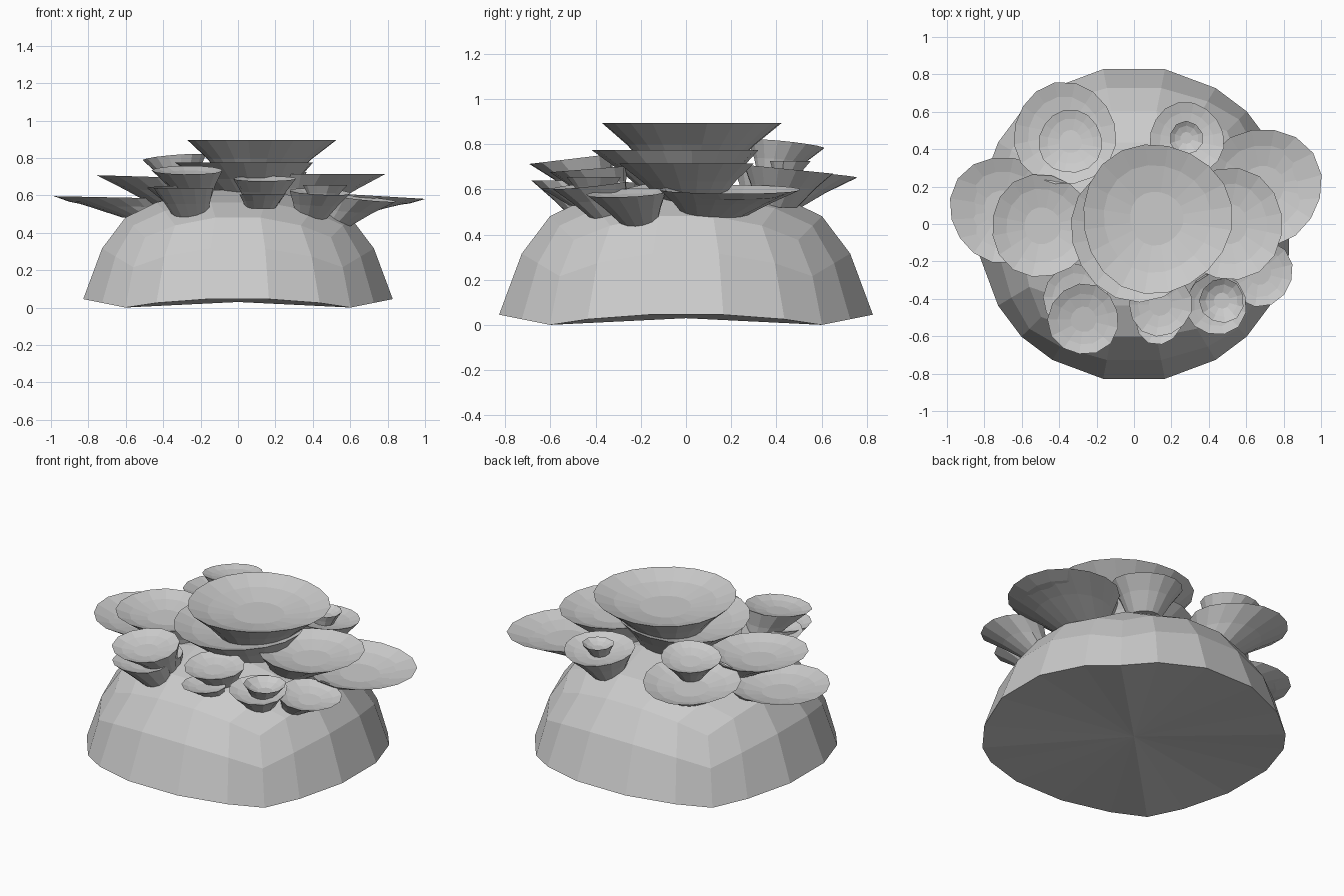
import bpy, bmesh, math
from mathutils import Vector

if "Cube" in bpy.data.objects:
    bpy.data.objects.remove(bpy.data.objects["Cube"])


def finish(bm, name):
    bmesh.ops.recalc_face_normals(bm, faces=bm.faces)
    me = bpy.data.meshes.new(name)
    bm.to_mesh(me)
    bm.free()
    ob = bpy.data.objects.new(name, me)
    bpy.context.collection.objects.link(ob)
    return ob


# Rock: upper half of a cube-sphere with a flattened crown and a fanned underside
def rock():
    bm = bmesh.new()
    steps = [-1, -.6, -.2, .2, .6, 1]

    def project(x, y, z):
        p = Vector((x, y, z)).normalized() * 0.86
        h = p.z - 0.12
        if h > 0.48:
            h = 0.48 + (h - 0.48) * 0.65
        return bm.verts.new((p.x, p.y, h))

    grid = {(i, j): project(steps[i], steps[j], 1) for i in range(6) for j in range(6)}
    for i in range(5):
        for j in range(5):
            bm.faces.new([grid[i, j], grid[i + 1, j], grid[i + 1, j + 1], grid[i, j + 1]])
    loop = ([(i, 0) for i in range(5)] + [(5, j) for j in range(5)]
            + [(5 - i, 5) for i in range(5)] + [(0, 5 - j) for j in range(5)])
    upper = [grid[k] for k in loop]
    for z in (0.6, 0.2):
        lower = [project(steps[i], steps[j], z) for i, j in loop]
        for k in range(20):
            n = (k + 1) % 20
            bm.faces.new([upper[k], lower[k], lower[n], upper[n]])
        upper = lower
    mid = bm.verts.new((0, 0, 0.03))
    for k in range(20):
        bm.faces.new([upper[k], upper[(k + 1) % 20], mid])
    return finish(bm, "rock")


# Coral plate: tapered foot flaring to a wide rim with a shallow dished top
def coral(name, rim, r, foot, foot_r, slope=(0, 0), dish=0.16, sides=16):
    bm = bmesh.new()
    rim, foot = Vector(rim), Vector(foot)

    def ring(c, rad, drop=0, tilt=1):
        out = []
        for k in range(sides):
            a = 2 * math.pi * (k + 0.5) / sides
            w = rad * (1 + 0.025 * math.sin(3 * a + c.x * 9))
            x, y = w * math.cos(a), w * math.sin(a)
            out.append(bm.verts.new((c.x + x, c.y + y,
                       c.z - drop + tilt * (slope[0] * x + slope[1] * y))))
        return out

    rings = [ring(foot, foot_r, 0, 0.3),
             ring(foot.lerp(rim, 0.55), foot_r + (r - foot_r) * 0.5, 0, 0.7),
             ring(rim, r),
             ring(rim, r * 0.72, dish * r * 0.6),
             ring(rim, r * 0.36, dish * r)]
    for a, b in zip(rings, rings[1:]):
        for k in range(sides):
            n = (k + 1) % sides
            bm.faces.new([a[k], a[n], b[n], b[k]])
    bm.faces.new(rings[0])
    bm.faces.new(rings[-1])
    return finish(bm, name)


rock()

# Central stack
coral("crown_plate", (.12, .03, .895), .40, (.10, .02, .68), .17, sides=20)
coral("under_crown_plate", (.03, -.04, .775), .37, (.08, .0, .58), .17, sides=18)

# Side plates
coral("right_plate", (.50, .00, .715), .30, (.36, .02, .54), .12)
coral("far_right_plate", (.69, .20, .60), .315, (.45, .12, .47), .12, (-.06, 0))
coral("left_plate", (-.49, -.01, .70), .275, (-.32, 0, .54), .12, (-.03, 0))
coral("far_left_plate", (-.70, .08, .59), .285, (-.50, .06, .48), .12, (-.02, 0))

# Back plates
coral("back_left_plate", (-.37, .48, .675), .275, (-.28, .36, .50), .11, (.03, -.08))
coral("back_left_top_plate", (-.34, .44, .80), .17, (-.30, .38, .64), .06, (.08, -.1))
coral("back_right_plate", (.28, .45, .69), .20, (.26, .40, .52), .09, (0, -.1))
coral("back_right_cup", (.28, .46, .725), .09, (.28, .44, .65), .05, dish=.3, sides=10)

# Front plates
coral("front_left_plate", (-.27, -.51, .735), .19, (-.22, -.40, .56), .07, (0, .12), sides=13)
coral("front_left_under_plate", (-.31, -.39, .64), .175, (-.24, -.34, .50), .08, (0, -.06), sides=13)
coral("front_left_low_plate", (-.29, -.53, .64), .16, (-.24, -.40, .45), .08, sides=13)
coral("front_plate", (.14, -.43, .69), .17, (.13, -.34, .54), .08, (0, .08), sides=13)
coral("front_low_plate", (.13, -.52, .605), .125, (.12, -.44, .53), .08, sides=11)
coral("front_right_plate", (.44, -.43, .62), .165, (.39, -.34, .47), .08, (-.05, .1), sides=12)
coral("front_right_cup", (.47, -.41, .655), .12, (.45, -.40, .56), .06, dish=.35, sides=11)
coral("front_right_low_plate", (.67, -.26, .585), .18, (.52, -.20, .43), .07, (-.1, .05), sides=13)
